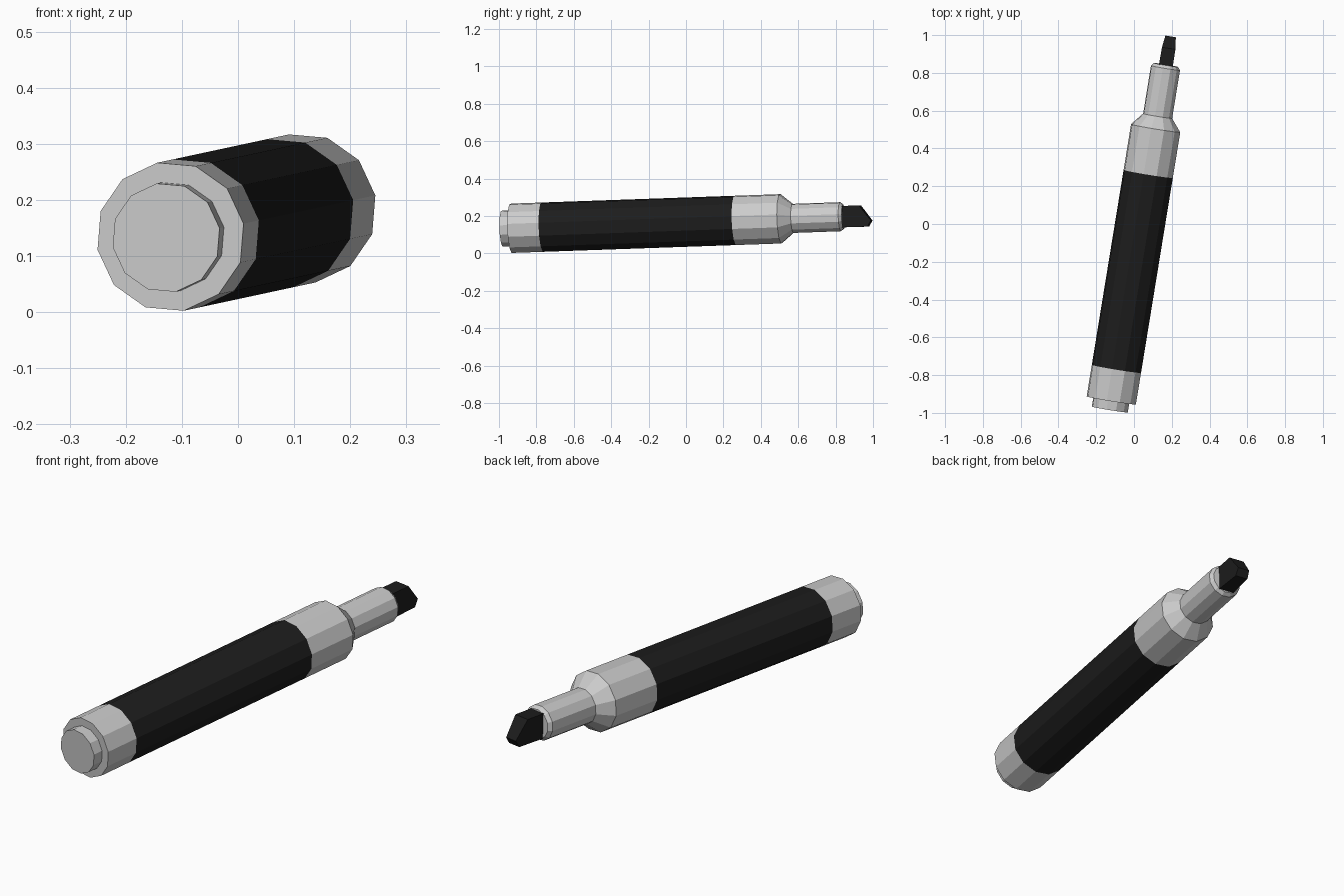
import bpy, math
from mathutils import Vector, Matrix

if "Cube" in bpy.data.objects:
    bpy.data.objects.remove(bpy.data.objects["Cube"])

SIDES = 12
PHASE = math.radians(10)

# Marker frame: local Y runs along the tilted axis
axis_y = Vector((0.163, 1.0, 0.035))
K = axis_y.length
axis_y.normalize()
axis_x = axis_y.cross(Vector((0, 0, 1))).normalized()
axis_z = axis_x.cross(axis_y)
frame = Matrix((axis_x, axis_y, axis_z)).transposed().to_4x4()
frame.translation = (0.032, 0, 0.167)

black = bpy.data.materials.new("black")
black.diffuse_color = (0.012, 0.012, 0.012, 1)
black.use_nodes = True
black.node_tree.nodes["Principled BSDF"].inputs["Base Color"].default_value = black.diffuse_color


def add_part(name, verts, faces, mat=None):
    mesh = bpy.data.meshes.new(name)
    mesh.from_pydata(verts, [], faces)
    if mat:
        mesh.materials.append(mat)
    obj = bpy.data.objects.new(name, mesh)
    bpy.context.collection.objects.link(obj)
    obj.matrix_world = frame
    return obj


def lathe(name, profile, mat=None, cap_start=False, cap_end=False):
    """Profile of (world y on the axis, radius) rings."""
    verts, faces = [], []
    for y, r in profile:
        for i in range(SIDES):
            a = PHASE + math.tau * i / SIDES
            verts.append((r * math.cos(a), y * K, r * math.sin(a)))
    for k in range(len(profile) - 1):
        for i in range(SIDES):
            j = (i + 1) % SIDES
            a, b = k * SIDES, (k + 1) * SIDES
            faces.append((a + i, a + j, b + j, b + i))
    if cap_start:
        faces.append(tuple(reversed(range(SIDES))))
    if cap_end:
        n = (len(profile) - 1) * SIDES
        faces.append(tuple(range(n, n + SIDES)))
    # outward winding
    faces = [tuple(reversed(f)) for f in faces]
    return add_part(name, verts, [f[::-1] for f in faces], mat)


# Rear cap with its end button
lathe("rear_cap", [(-0.982, 0.098), (-0.934, 0.098), (-0.934, 0.134),
                   (-0.767, 0.134)], cap_start=True)

# Black barrel
lathe("barrel", [(-0.767, 0.134), (0.265, 0.134)], black)

# Front collar, shoulder and nib holder
lathe("front_collar", [(0.265, 0.134), (0.507, 0.134), (0.572, 0.079),
                       (0.826, 0.079), (0.842, 0.066)], cap_end=True)

# Chisel nib: side profile (y, height, half width)
nib = [(0.82, -0.057, 0.037), (0.972, -0.058, 0.030), (0.992, -0.026, 0.028),
       (0.932, 0.057, 0.036), (0.82, 0.057, 0.037)]
n = len(nib)
verts = [(s * w, y * K, z) for s in (-1, 1) for y, z, w in nib]
faces = [tuple(reversed(range(n))), tuple(range(n, 2 * n))]
faces += [(i, (i + 1) % n, n + (i + 1) % n, n + i) for i in range(n)]
add_part("nib", verts, faces, black)
